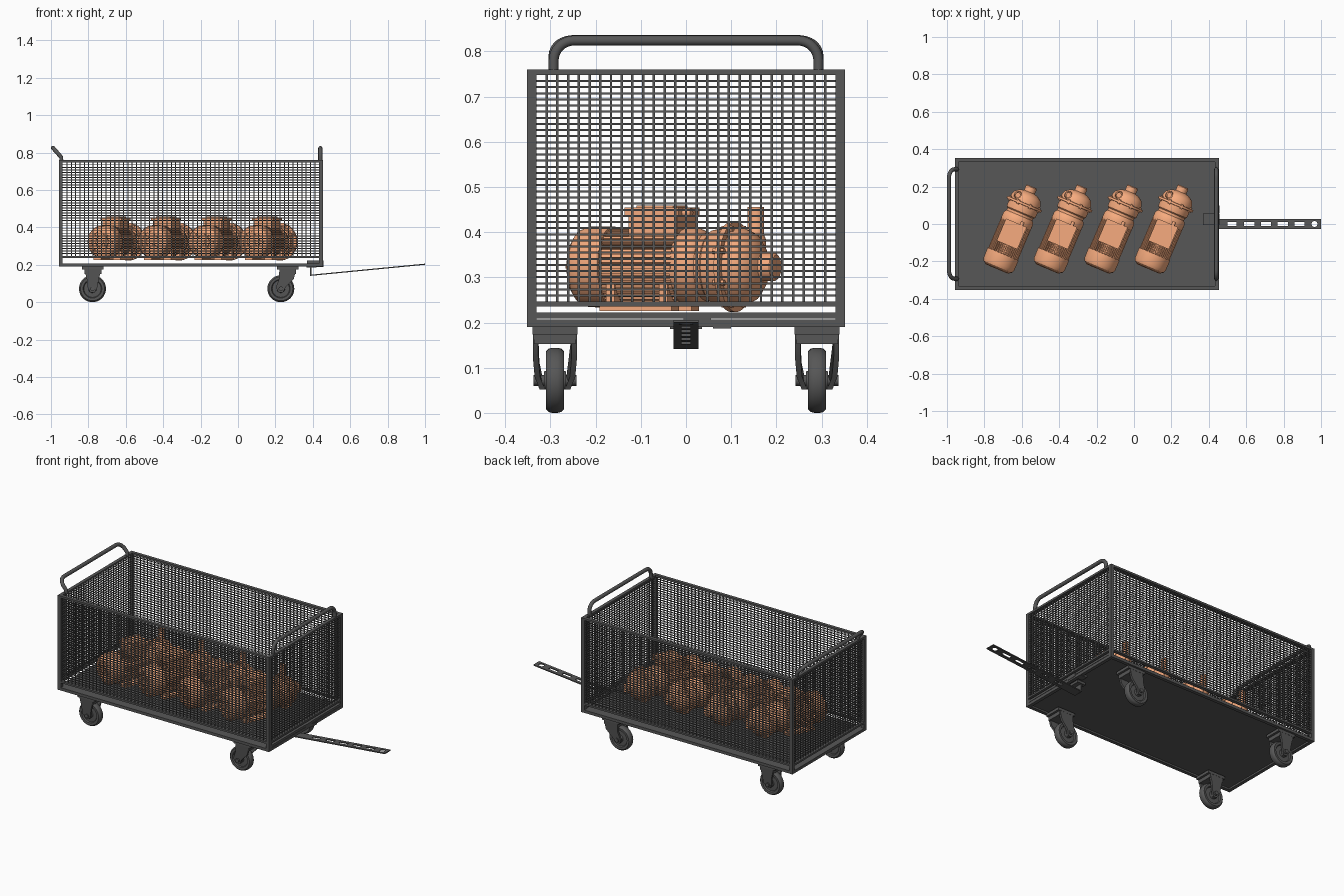
import bpy, bmesh
from math import sin, cos, pi, radians, atan2
from mathutils import Matrix, Vector

if "Cube" in bpy.data.objects:
    bpy.data.objects.remove(bpy.data.objects["Cube"])


def material(name, rgb):
    m = bpy.data.materials.new(name)
    m.diffuse_color = (*rgb, 1)
    m.use_nodes = True
    m.node_tree.nodes["Principled BSDF"].inputs["Base Color"].default_value = m.diffuse_color
    return m


orange = material("orange_paint", (0.93, 0.41, 0.21))
dark = material("dark_steel", (0.095, 0.095, 0.095))


def finish(name, bm, mat=dark):
    bmesh.ops.recalc_face_normals(bm, faces=bm.faces)
    me = bpy.data.meshes.new(name)
    bm.to_mesh(me)
    bm.free()
    me.shade_smooth()
    me.set_sharp_from_angle(angle=radians(32))
    me.materials.append(mat)
    ob = bpy.data.objects.new(name, me)
    bpy.context.collection.objects.link(ob)
    return ob


def box(bm, x0, x1, y0, y1, z0, z1, m=Matrix()):
    c = Matrix.Translation(((x0 + x1) / 2, (y0 + y1) / 2, (z0 + z1) / 2))
    bmesh.ops.create_cube(bm, size=1, matrix=m @ c @ Matrix.Diagonal((x1 - x0, y1 - y0, z1 - z0, 1)))


def boxes(name, items):
    bm = bmesh.new()
    for b in items:
        box(bm, *b)
    return finish(name, bm)


def lathe(bm, profile, m=Matrix(), n=32):
    """Revolve (radius, y) points around the local Y axis."""
    rings = []
    for r, s in profile:
        k = n if r > 0 else 1
        rings.append([bm.verts.new(m @ Vector((r * cos(2 * pi * i / n), s, r * sin(2 * pi * i / n))))
                      for i in range(k)])
    for a, b in zip(rings, rings[1:]):
        for i in range(n):
            j = (i + 1) % n
            if len(a) == 1:
                bm.faces.new((a[0], b[i], b[j]))
            elif len(b) == 1:
                bm.faces.new((a[i], a[j], b[0]))
            else:
                bm.faces.new((a[i], a[j], b[j], b[i]))


def rod(bm, r, s0, s1, m=Matrix(), n=16):
    lathe(bm, [(0, s0), (r, s0), (r, s1), (0, s1)], m, n)


def curve_mesh(name, cu):
    ob = bpy.data.objects.new(name, cu)
    bpy.context.collection.objects.link(ob)
    bpy.ops.object.select_all(action='DESELECT')
    ob.select_set(True)
    bpy.context.view_layer.objects.active = ob
    bpy.ops.object.convert(target='MESH')
    ob = bpy.context.object
    ob.data.shade_smooth()
    ob.data.set_sharp_from_angle(angle=radians(35))
    ob.data.materials.clear()
    ob.data.materials.append(dark)
    return ob


def spline(cu, pts, cyclic):
    sp = cu.splines.new('POLY')
    sp.points.add(len(pts) - 1)
    for p, q in zip(sp.points, pts):
        p.co = (*q, 1)
    sp.use_cyclic_u = cyclic


# Frame: deck with rim, posts and rails
X0, X1, Y = -0.958, 0.454, 0.352
boxes("deck", [(X0 + .01, X1 - .01, -Y + .01, Y - .01, .2, .207)])
rim = []
for z0, z1 in ((.19, .207), (.235, .246), (.748, .76)):
    for s in (-1, 1):
        y0, y1 = sorted((s * Y, s * (Y - .02)))
        rim.append((X0, X1, y0, y1, z0, z1))
    for x in (X0, X1 - .02):
        rim.append((x, x + .02, -Y + .02, Y - .02, z0, z1))
rim.append((X1 - .02, X1, -Y + .02, Y - .02, .209, .222))
boxes("rails", rim)
boxes("corner_posts", [(x, x + .021, y, y + .021, .19, .758)
                       for x in (X0, X1 - .021) for y in (-Y, Y - .021)])


# Wire mesh panels
def panel(name, lo, hi, at, along_x):
    items = []
    n = round((hi - lo) / .0233)
    w, t = .0027, .0022
    for i in range(1, n):
        u = lo + (hi - lo) * i / n
        if along_x:
            items.append((u - w, u + w, at - t, at + t, .24, .755))
        else:
            items.append((at - t, at + t, u - w, u + w, .24, .755))
    for j in range(1, 37):
        z = .246 + .502 * j / 37
        o = at + .002
        if along_x:
            items.append((lo, hi, o - t, o + t, z - t, z + t))
        else:
            items.append((o - t, o + t, lo, hi, z - t, z + t))
    boxes(name, items)


panel("front_wire_mesh", X0 + .02, X1 - .02, -.343, True)
panel("back_wire_mesh", X0 + .02, X1 - .02, .343, True)
panel("left_wire_mesh", -.332, .332, X0 + .01, False)
panel("right_wire_mesh", -.332, .332, X1 - .01, False)


# Push handles: a rounded arch, upright on the right, leaning out on the left
def handle(name, height, place):
    r, hw = .045, .293
    half = [(hw, 0), (hw, .025)] + [(hw - r + r * cos(a * pi / 16), height - r + r * sin(a * pi / 16))
                                    for a in range(9)]
    path = half + [(-y, h) for y, h in reversed(half)]
    cu = bpy.data.curves.new(name, 'CURVE')
    cu.dimensions = '3D'
    cu.bevel_depth = .011
    cu.bevel_resolution = 4
    cu.use_fill_caps = True
    spline(cu, [place(y, h) for y, h in path], False)
    curve_mesh(name, cu)


handle("right_handle", .074, lambda y, h: (.44, y, .75 + h))
handle("left_handle", .092, lambda y, h: (-.945 - max(0, h - .025) * .66, y,
                                          .75 + min(h, .025) + max(0, h - .025) * .75))


# Casters: mounting plate, deep crown, tapered fork, wheel
def caster(name, top_x, wheel_x, y):
    bm = bmesh.new()
    box(bm, top_x - .058, top_x + .058, y - .05, y + .05, .174, .191)
    box(bm, top_x - .045, top_x + .045, y - .046, y + .046, .152, .175)
    for s in (-1, 1):
        prof = [(top_x - .045, .175, .049), (top_x + .045, .175, .049), (top_x + .032, .125, .049),
                (wheel_x + .026, .08, .045), (wheel_x + .012, .052, .034),
                (wheel_x - .012, .052, .034), (wheel_x - .026, .08, .045),
                (top_x - .032 + min(0, wheel_x - top_x) * .4, .125, .049)]
        outer = [bm.verts.new((x, y + s * o, z)) for x, z, o in prof]
        inner = [bm.verts.new((x, y + s * (o - .012), z)) for x, z, o in prof]
        bm.faces.new(outer)
        bm.faces.new(inner)
        for i in range(len(prof)):
            j = (i + 1) % len(prof)
            bm.faces.new((outer[i], outer[j], inner[j], inner[i]))
    axle = Matrix.Translation((wheel_x, y, .072))
    rod(bm, .012, -.048, .048, axle, 12)
    finish(name + "_fork", bm)
    bm = bmesh.new()
    side = [(0, .024), (.02, .024), (.022, .013), (.046, .012), (.05, .019), (.064, .02), (.07, .014), (.072, .006)]
    lathe(bm, [(r, -s) for r, s in side] + side[::-1], axle, 40)
    finish(name + "_wheel", bm)


for tag, y in (("front", -.29), ("back", .29)):
    caster(tag + "_left_caster", -.776, -.778, y)
    caster(tag + "_right_caster", .266, .229, y)

# Tow bar: slotted strip with an eye at the tip, hung from a hitch
cu = bpy.data.curves.new("tow_bar", 'CURVE')
cu.dimensions = '2D'
cu.fill_mode = 'BOTH'
cu.extrude = .003
L = .613
spline(cu, [(0, -.028, 0), (L, -.028, 0), (L, .028, 0), (0, .028, 0)], True)
for u0, u1 in ((.11, .16), (.20, .255), (.29, .345), (.38, .435), (.47, .525)):
    spline(cu, [(u0, -.01, 0), (u1, -.01, 0), (u1, .01, 0), (u0, .01, 0)], True)
spline(cu, [(.578 + .016 * cos(i * pi / 10), .016 * sin(i * pi / 10), 0) for i in range(20)], True)
bar = curve_mesh("tow_bar", cu)
bar.location = (.39, 0, .144)
bar.rotation_euler = (0, -atan2(.059, .61), 0)
boxes("hitch", [(.386, .393, -.028, .028, .141, .192), (.365, .42, -.035, .035, .186, .2),
                (.37, .456, -.005, .055, .2, .222), (.41, .457, .06, .1, .187, .202)])

# Pump motor, local axis +Y, built once and repeated
AX = Matrix.Translation((0, 0, .323))
parts = []
bm = bmesh.new()
lathe(bm, [(0, -.2), (.018, -.2), (.018, -.195), (.03, -.195), (.03, -.2), (.042, -.2), (.042, -.194),
           (.054, -.194), (.054, -.199), (.068, -.197), (.082, -.187), (.089, -.17), (.09, -.115), (.078, -.113),
           (.078, .05), (.084, .052), (.086, .06), (.086, .085), (.08, .1), (.075, .105), (.075, .118),
           (.082, .124), (.084, .14), (.084, .162), (.1, .163), (.1, .175), (.086, .176), (.084, .195),
           (.075, .215), (.055, .23), (.04, .235), (.031, .238), (.031, .265), (.027, .27), (0, .27)], AX, 40)
parts.append(finish("motor_housing", bm, orange))

bm = bmesh.new()
for i in range(44):  # cooling fins
    box(bm, -.003, .003, -.115, .055, .07, .086, AX @ Matrix.Rotation(2 * pi * i / 44, 4, 'Y'))
for i in range(8):  # flange bolts
    a = 2 * pi * (i + .5) / 8
    rod(bm, .007, .156, .182, AX @ Matrix.Translation((.091 * cos(a), 0, .091 * sin(a))), 6)
for i in range(8):  # fan grille spokes
    box(bm, -.003, .003, -.2, -.193, .015, .066, AX @ Matrix.Rotation(pi * i / 4, 4, 'Y'))
parts.append(finish("fins_and_bolts", bm, orange))

bm = bmesh.new()
box(bm, -.052, .052, -.057, .057, .385, .435)
box(bm, -.06, .06, -.063, .063, .435, .454)
box(bm, -.04, .04, -.043, .043, .453, .459)
rod(bm, .01, .06, .082, Matrix.Translation((.03, 0, .443)), 12)
parts.append(finish("terminal_box", bm, orange))

bm = bmesh.new()
for s in (-1, 1):  # feet with webs
    x0, x1 = sorted((s * .035, s * .078))
    box(bm, x0, x1, -.115, .055, .226, .24)
    for y in (-.1, .025):
        box(bm, x0, x1, y, y + .02, .23, .29)
parts.append(finish("motor_feet", bm, orange))

bm = bmesh.new()
port = Matrix.Translation((-.05, .2, 0)) @ Matrix.Rotation(pi / 2, 4, 'X')
lathe(bm, [(0, .3), (.022, .3), (.022, .385), (.018, .395), (.018, .456), (.011, .456), (.011, .43), (0, .43)],
      port, 20)
parts.append(finish("outlet_port", bm, orange))

for i in range(4):
    for p in parts:
        ob = p if i == 0 else p.copy()
        if i:
            bpy.context.collection.objects.link(ob)
            ob.name = f"{p.name}_{i + 1}"
        ob.location = (-.654 + .27 * i, -.053, 0)
        ob.rotation_euler = (0, 0, -radians(23))
        ob.scale = (1, 1.02, 1)
